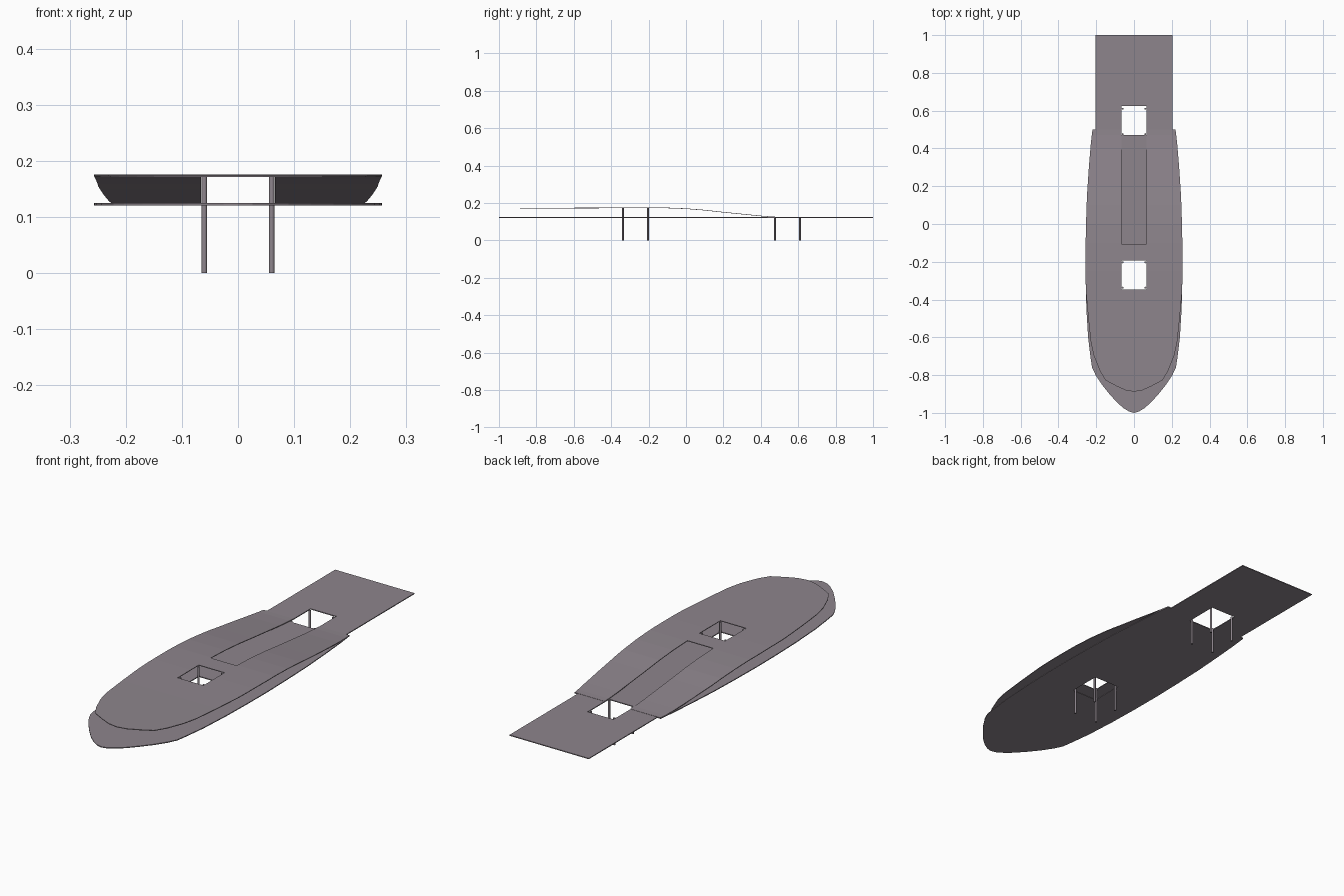
import bpy, bmesh

if "Cube" in bpy.data.objects:
    bpy.data.objects.remove(bpy.data.objects["Cube"])

# one flat grey-mauve material
mat = bpy.data.materials.new("grey_mauve")
mat.diffuse_color = (0.27, 0.235, 0.265, 1)
mat.use_nodes = True
mat.node_tree.nodes["Principled BSDF"].inputs["Base Color"].default_value = mat.diffuse_color

HX = 0.066                      # half width of hatches and slot
FRONT = (-0.346, -0.192)        # front hatch, y range
BACK = (0.47, 0.624)            # back hatch, y range

# (y, half width) outlines, bow to stern
HULL = [(-1, 0), (-0.993, 0.026), (-0.975, 0.055), (-0.945, 0.09), (-0.9, 0.13),
        (-0.85, 0.17), (-0.8, 0.203), (-0.76, 0.222), (-0.7, 0.231), (-0.6, 0.243),
        (-0.45, 0.252), (-0.3, 0.256), (-0.15, 0.257), (0, 0.254), (0.15, 0.249),
        (0.3, 0.239), (0.42, 0.229), (0.5, 0.22)]
DECK = [(-0.888, 0), (-0.88, 0.045), (-0.86, 0.09), (-0.828, 0.15), (-0.78, 0.18),
        (-0.7, 0.212), (-0.63, 0.228), (-0.5, 0.242), (-0.36, 0.254)] + HULL[11:]
# (y, z) side profile of the raised deck
RISE = [(-0.9, 0.174), (-0.5, 0.1745), (-0.25, 0.176), (-0.1, 0.175), (0, 0.171),
        (0.1, 0.163), (0.2, 0.152), (0.3, 0.142), (0.4, 0.132), (0.47, 0.1265), (0.5, 0.1255)]


def lerp(table, t):
    for (a, va), (b, vb) in zip(table, table[1:]):
        if t <= b:
            return va + (vb - va) * (t - a) / (b - a)
    return table[-1][1]


def sheet(name, outline, height, openings, thickness):
    """Thin symmetric plate in three lengthwise strips, centre strip cut by openings."""
    y0, y1 = outline[0][0], outline[-1][0]
    ys = {p[0] for p in outline} | {v for o in openings for v in o}
    ys |= {p[0] for p in RISE}
    ys = sorted(y for y in ys if y0 <= y <= y1)
    bm = bmesh.new()
    rows = []
    for y in ys:
        w, z = lerp(outline, y), height(y)
        c = min(HX, w * 0.5)
        rows.append([bm.verts.new((x, y, z)) for x in (-w, -c, c, w)])
    for i in range(len(ys) - 1):
        mid = (ys[i] + ys[i + 1]) / 2
        for k in range(3):
            if k == 1 and any(a < mid < b for a, b in openings):
                continue
            bm.faces.new((rows[i][k], rows[i][k + 1], rows[i + 1][k + 1], rows[i + 1][k]))
    bmesh.ops.remove_doubles(bm, verts=bm.verts, dist=1e-5)
    me = bpy.data.meshes.new(name)
    bm.to_mesh(me)
    bm.free()
    me.materials.append(mat)
    ob = bpy.data.objects.new(name, me)
    bpy.context.collection.objects.link(ob)
    mod = ob.modifiers.new("thickness", 'SOLIDIFY')
    mod.thickness = thickness
    mod.offset = -1
    return ob


# flat lower deck, narrow stern plate, raised sloping deck with slot
sheet("lower_deck", HULL, lambda y: 0.1245, [FRONT, (BACK[0], 0.5)], 0.004)
sheet("stern_plate", [(0.5, 0.203), (1, 0.203)], lambda y: 0.1245, [(0.5, BACK[1])], 0.004)
sheet("raised_deck", DECK, lambda y: lerp(RISE, y), [FRONT, (-0.105, 0.5)], 0.003)

# slim posts at the hatch corners
for label, cy, top in (("front", -0.27, 0.174), ("back", 0.543, 0.124)):
    for sx in (-1, 1):
        for sy in (-1, 1):
            bpy.ops.mesh.primitive_cylinder_add(vertices=12, radius=0.005, depth=top,
                                                location=(sx * 0.06, cy + sy * 0.067, top / 2))
            post = bpy.context.object
            post.name = label + "_post"
            post.data.materials.append(mat)
            bpy.ops.object.shade_smooth_by_angle()
